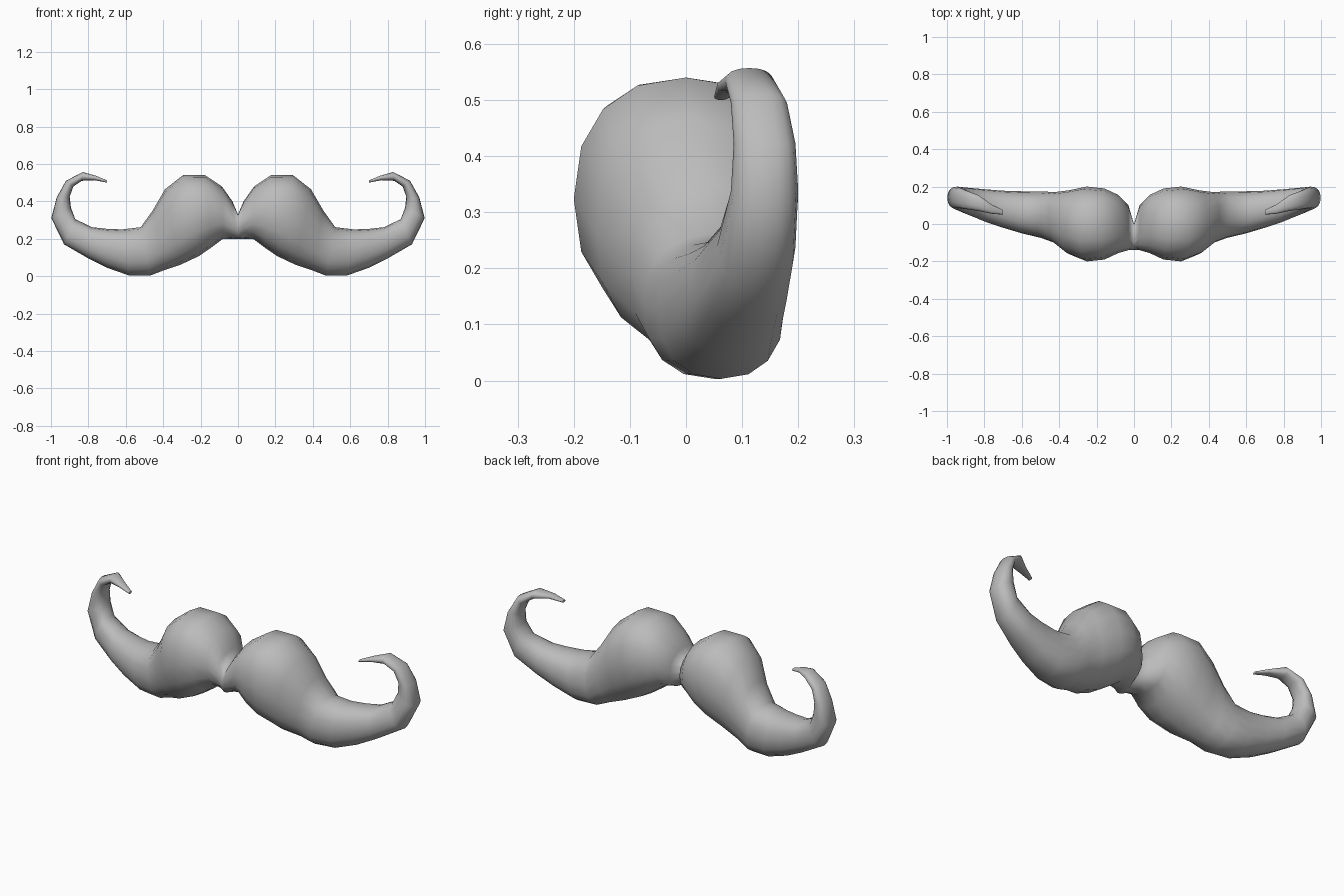
import bpy, bmesh, math
from mathutils import Vector

cube = bpy.data.objects.get("Cube")
if cube:
    bpy.data.objects.remove(cube, do_unlink=True)

SIDES = 16

# Cross-sections of one half: lower x, z, upper x, z, front y, back y
sections = [
    (.00, .20, .00, .33, -.14, .00),
    (.03, .20, .03, .40, -.14, .10),
    (.08, .20, .086, .48, -.155, .155),
    (.14, .155, .176, .54, -.19, .19),
    (.21, .107, .294, .54, -.2, .2),
    (.31, .06, .39, .465, -.16, .18),
    (.40, .03, .455, .353, -.10, .17),
    (.47, .003, .52, .262, -.075, .175),
    (.58, .003, .62, .25, -.05, .175),
    (.70, .045, .70, .253, -.02, .178),
    (.80, .095, .78, .262, .01, .185),
    (.93, .17, .87, .305, .055, .195),
    (.998, .31, .893, .365, .08, .2),
    (.97, .42, .90, .425, .085, .195),
    (.92, .51, .88, .48, .08, .18),
    (.83, .557, .835, .51, .07, .155),
    (.76, .537, .765, .513, .055, .105),
    (.70, .512, .70, .50, .05, .075),
]


def rounded(v):
    """Slightly fuller than a plain ellipse."""
    return math.copysign(abs(v) ** 0.87, v)


def ring(bm, x0, z0, x1, z1, front, back):
    low, high = Vector((x0, 0, z0)), Vector((x1, 0, z1))
    mid, reach = (low + high) / 2, (high - low) / 2
    verts = []
    for i in range(SIDES):
        a = math.tau * i / SIDES
        p = mid + reach * rounded(math.cos(a))
        p.y = (front + back) / 2 + (back - front) / 2 * rounded(math.sin(a))
        verts.append(bm.verts.new(p))
    return verts


# Loft one half from the centre to the curled tip
bm = bmesh.new()
rings = [ring(bm, *s) for s in sections]
for a, b in zip(rings, rings[1:]):
    for i in range(SIDES):
        j = (i + 1) % SIDES
        bm.faces.new((a[i], a[j], b[j], b[i]))
bm.faces.new(rings[-1])
bmesh.ops.recalc_face_normals(bm, faces=bm.faces)
# The centre is open, so check that the normals face outward
if sum(f.normal.y * f.calc_area() * f.calc_center_median().y for f in bm.faces) < 0:
    bmesh.ops.reverse_faces(bm, faces=bm.faces)

mesh = bpy.data.meshes.new("moustache")
bm.to_mesh(mesh)
bm.free()
moustache = bpy.data.objects.new("moustache", mesh)
bpy.context.collection.objects.link(moustache)

# Mirror to the other half, joined at the centre
mirror = moustache.modifiers.new("mirror", "MIRROR")
mirror.use_clip = True
mirror.merge_threshold = 0.001

# Plain grey
grey = bpy.data.materials.new("grey")
grey.use_nodes = True
colour = (0.5, 0.5, 0.5, 1)
grey.diffuse_color = colour
bsdf = next(n for n in grey.node_tree.nodes if n.type == "BSDF_PRINCIPLED")
bsdf.inputs["Base Color"].default_value = colour
bsdf.inputs["Roughness"].default_value = 0.6
mesh.materials.append(grey)

bpy.context.view_layer.objects.active = moustache
moustache.select_set(True)
bpy.ops.object.shade_smooth_by_angle(angle=math.radians(60))
